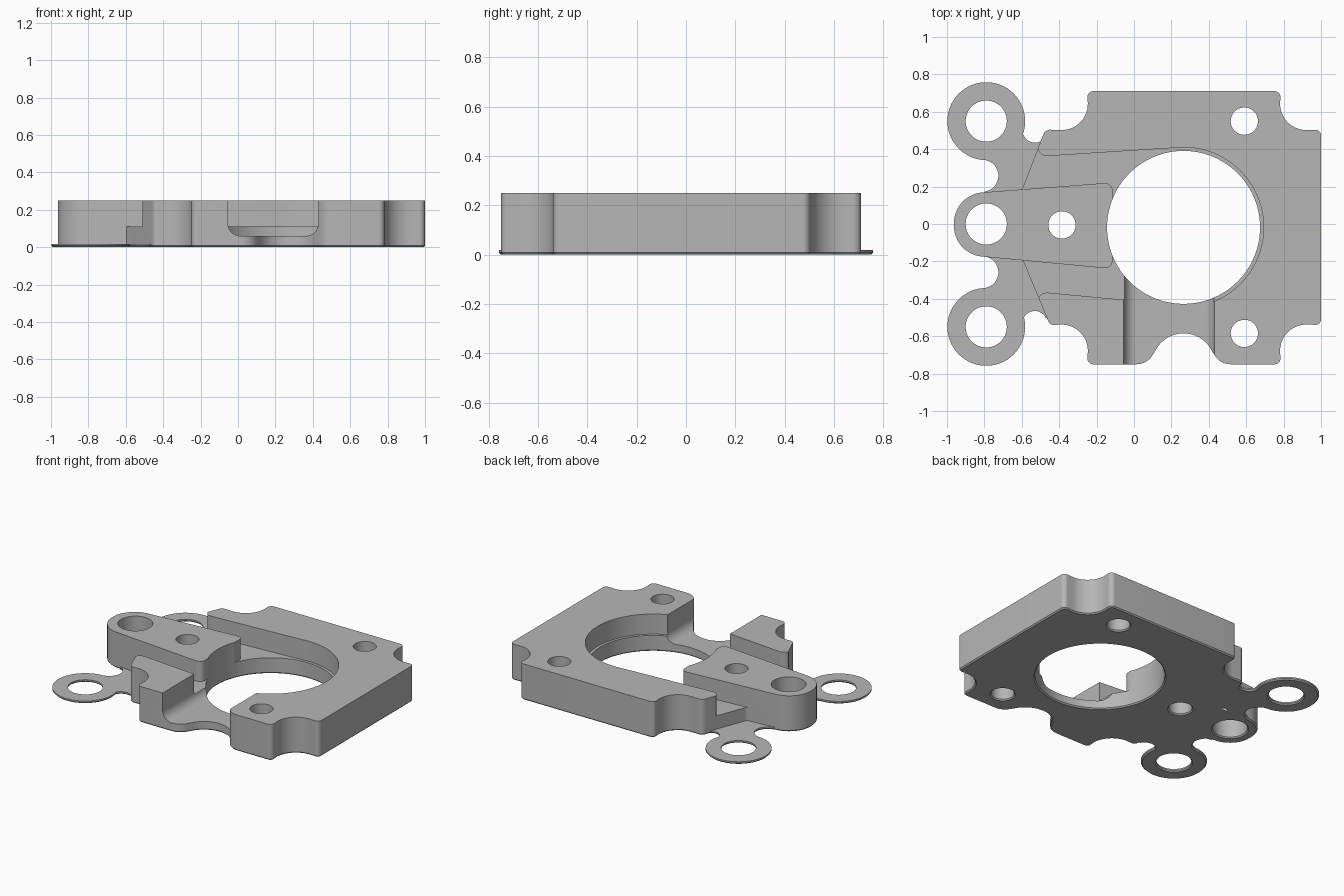
import bpy, bmesh, math
from mathutils import Vector, Matrix

if "Cube" in bpy.data.objects:
    bpy.data.objects.remove(bpy.data.objects["Cube"], do_unlink=True)

HEIGHT, LEDGE, PLATE = 0.25, 0.11, 0.018
ABOVE, BELOW = 0.4, -0.1
BORE = (0.265, -0.018)

grey = bpy.data.materials.new("plain grey")
grey.use_nodes = True
colour = (0.47, 0.47, 0.47, 1)
grey.diffuse_color = colour
grey.node_tree.nodes["Principled BSDF"].inputs["Base Color"].default_value = colour


def rounded(corners):
    """Turn (x, y, radius) corners into a filleted outline."""
    out = []
    for i, (x, y, r) in enumerate(corners):
        p = Vector((x, y))
        if r == 0:
            out.append(p)
            continue
        d1 = (Vector(corners[i - 1][:2]) - p).normalized()
        d2 = (Vector(corners[(i + 1) % len(corners)][:2]) - p).normalized()
        half = d1.angle(d2) / 2
        centre = p + (d1 + d2).normalized() * r / math.sin(half)
        start = p + d1 * r / math.tan(half) - centre
        end = p + d2 * r / math.tan(half) - centre
        a = math.atan2(start.y, start.x)
        sweep = math.atan2(start.x * end.y - start.y * end.x, start.dot(end))
        n = max(2, math.ceil(abs(sweep) / math.radians(7.5)))
        for k in range(n + 1):
            t = a + sweep * k / n
            out.append(centre + Vector((math.cos(t), math.sin(t))) * r)
    return out


def prism(name, outline, z0, z1, matrix=None):
    bm = bmesh.new()
    face = bm.faces.new([bm.verts.new((p[0], p[1], z0)) for p in outline])
    top = bmesh.ops.extrude_face_region(bm, geom=[face])["geom"]
    verts = [v for v in top if isinstance(v, bmesh.types.BMVert)]
    bmesh.ops.translate(bm, verts=verts, vec=(0, 0, z1 - z0))
    if matrix:
        bm.transform(matrix)
    bmesh.ops.recalc_face_normals(bm, faces=bm.faces)
    mesh = bpy.data.meshes.new(name)
    bm.to_mesh(mesh)
    bm.free()
    mesh.materials.append(grey)
    obj = bpy.data.objects.new(name, mesh)
    bpy.context.scene.collection.objects.link(obj)
    return obj


def disc(name, centre, r, z0, z1, sides=64):
    ring = [(centre[0] + r * math.cos(math.tau * k / sides),
             centre[1] + r * math.sin(math.tau * k / sides)) for k in range(sides)]
    return prism(name, ring, z0, z1)


def combine(obj, other, operation):
    """Apply a boolean and discard the second solid."""
    mod = obj.modifiers.new("join", 'BOOLEAN')
    mod.operation, mod.solver, mod.object = operation, 'EXACT', other
    graph = bpy.context.evaluated_depsgraph_get()
    mesh = bpy.data.meshes.new_from_object(obj.evaluated_get(graph))
    obj.modifiers.remove(mod)
    obj.data = mesh
    bpy.data.objects.remove(other, do_unlink=True)


def cut(obj, other):
    combine(obj, other, 'DIFFERENCE')


def join(obj, other):
    combine(obj, other, 'UNION')


# Main block with scalloped corners and front edge
body = prism("mounting_plate", rounded([
    (1, -0.54, 0.03), (1, 0.505, 0.03), (0.772, 0.497, 0.14),
    (0.785, 0.71, 0.03), (-0.25, 0.71, 0.03), (-0.24, 0.497, 0.14),
    (-0.475, 0.505, 0.04), (-0.6, 0.18, 0.04), (-0.75, 0.165, 0),
    (-0.75, -0.165, 0), (-0.6, -0.18, 0.04), (-0.45, -0.54, 0.03),
    (-0.24, -0.533, 0.14), (-0.25, -0.75, 0.03),
    (0.07, -0.75, 0.1), (0.17, -0.585, 0.165), (0.36, -0.585, 0.165),
    (0.46, -0.75, 0.1), (0.785, -0.75, 0.03), (0.772, -0.533, 0.14),
]), 0, HEIGHT)

# Flared slot and counterbore down to the ledge
cut(body, prism("slot_cutter", rounded([
    (0.265, 0.41, 0), (-0.515, 0.36, 0.05), (-0.515, 0.6, 0), (-1.2, 0.6, 0),
    (-1.2, -0.6, 0), (-0.515, -0.6, 0), (-0.515, -0.362, 0.05), (0.265, -0.435, 0),
]), LEDGE, ABOVE))
cut(body, disc("counterbore_cutter", BORE, 0.428, LEDGE, ABOVE, 96))

# Front channel with a rounded floor
cut(body, prism("channel_cutter", rounded([
    (-0.055, 0.06, 0.07), (0.43, 0.06, 0.07), (0.43, ABOVE, 0), (-0.055, ABOVE, 0),
]), 0.1, 1, Matrix.Rotation(math.pi / 2, 4, 'X')))

# Lug bar between the slots
join(body, prism("lug_bar", rounded([
    (-0.115, 0.222, 0.04), (-0.963, 0.157, 0.165),
    (-0.963, -0.16, 0.165), (-0.115, -0.24, 0.04),
]), 0, HEIGHT))

# Thin ears with filleted webs
for side, notch in ((1, 0.5), (-1, 0.53)):
    web = prism("ear_web", [(x, side * y) for x, y in (
        (-0.8, 0.14), (-0.455, 0.14), (-0.455, notch - 0.03),
        (-0.59, notch - 0.01), (-0.7, 0.4), (-0.8, 0.36))], 0, PLATE)
    cut(web, disc("outer_notch", (-0.53, side * notch), 0.065, BELOW, ABOVE, 48))
    cut(web, disc("inner_notch", (-0.81, side * 0.258), 0.085, BELOW, ABOVE, 48))
    join(web, disc("ear", (-0.79, side * 0.55), 0.208, 0, PLATE))
    cut(web, disc("ear_hole", (-0.79, side * 0.55), 0.11, BELOW, ABOVE))
    join(body, web)

# Main bore, lug hole and screw holes
cut(body, disc("bore_cutter", BORE, 0.409, BELOW, ABOVE, 96))
cut(body, disc("lug_hole", (-0.79, 0), 0.11, BELOW, ABOVE))
for spot in ((0.59, 0.55), (0.59, -0.585), (-0.385, -0.005)):
    cut(body, disc("screw_hole", spot, 0.073, BELOW, ABOVE, 48))

# Clean up and chamfer the underside rim
bm = bmesh.new()
bm.from_mesh(body.data)
bmesh.ops.remove_doubles(bm, verts=bm.verts, dist=0.001)
bmesh.ops.dissolve_limit(bm, angle_limit=0.01, verts=bm.verts, edges=bm.edges)
rim = [e for e in bm.edges if all(abs(v.co.z) < 1e-4 for v in e.verts)
       and e.calc_face_angle(0) > 0.5]
bmesh.ops.bevel(bm, geom=rim, offset=0.008, offset_type='OFFSET', segments=1,
                profile=0.5, affect='EDGES', clamp_overlap=False)
bm.to_mesh(body.data)
bm.free()

bpy.ops.object.select_all(action='DESELECT')
body.select_set(True)
bpy.context.view_layer.objects.active = body
bpy.ops.object.shade_smooth_by_angle(angle=math.radians(30))
